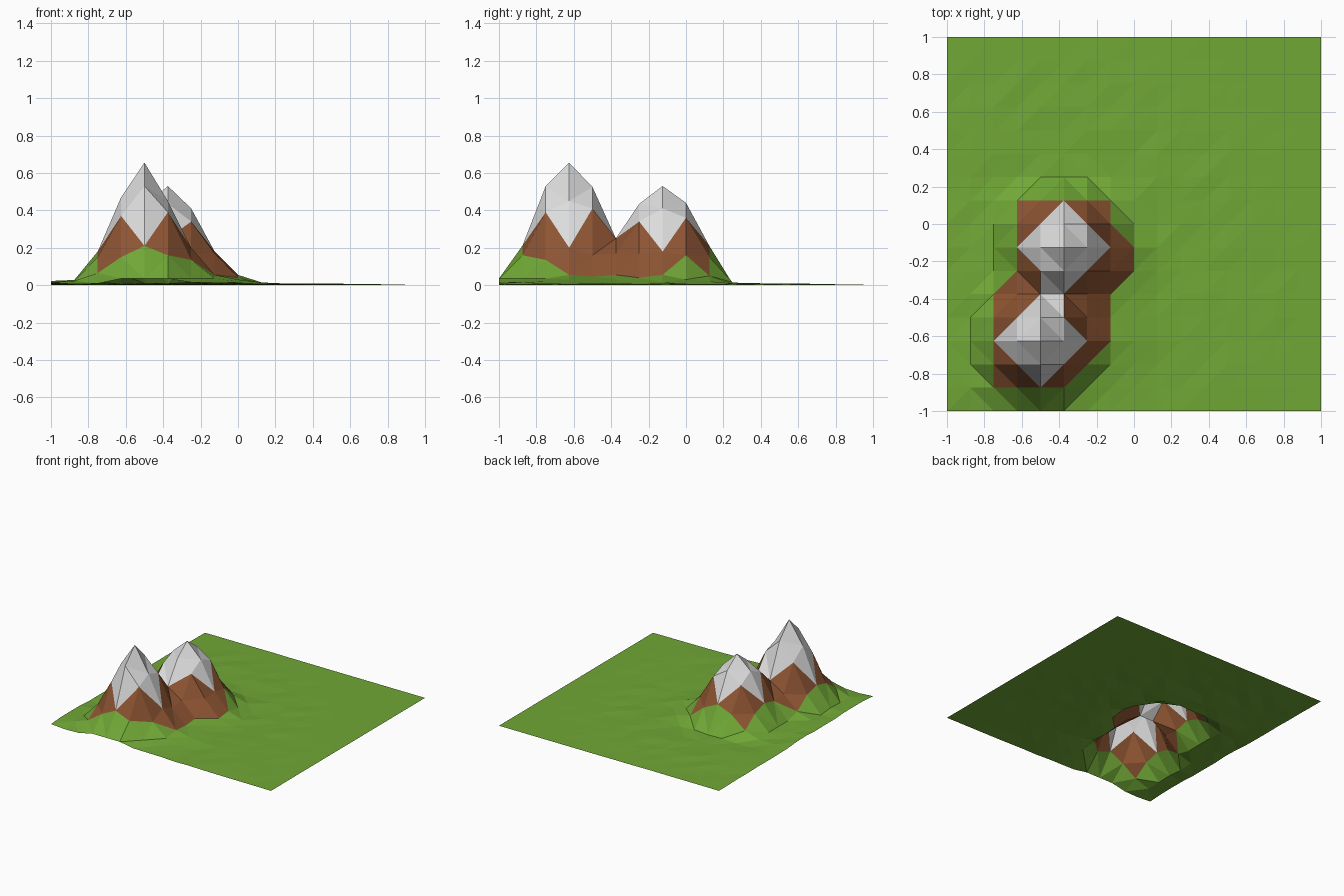
import bpy, bmesh, math, random

if "Cube" in bpy.data.objects:
    bpy.data.objects.remove(bpy.data.objects["Cube"])

random.seed(4)
N = 16                 # cells per side
S = 2.0 / N            # cell size
PEAKS = [(-0.5, -0.625), (-0.375, -0.125)]

# Height samples over the twin mountains, rows from back to front,
# starting at grid column 2 and grid row 9
MOUNTAIN = [
    (.02, .06, .16, .21, .15, .05, .02),
    (.03, .15, .35, .44, .36, .16, .03),
    (.03, .19, .42, .53, .41, .18, .055),
    (.03, .16, .37, .435, .34, .17, .04),
    (.06, .17, .25, .25, .17, .055, .03),
    (.15, .38, .525, .41, .16, .045, .03),
    (.18, .47, .655, .45, .20, .055, .03),
    (.15, .37, .53, .39, .135, .035, .02),
    (.065, .15, .21, .16, .035, .02, .015),
]
COL0, ROW0 = 2, 9


def material(name, rgb):
    m = bpy.data.materials.new(name)
    m.diffuse_color = (*rgb, 1)
    m.use_nodes = True
    m.node_tree.nodes["Principled BSDF"].inputs["Base Color"].default_value = m.diffuse_color
    return m


def height(i, j):
    """Mountain height, or gently bumpy ground that fades out with distance."""
    c, r = i - COL0, ROW0 - j
    if 0 <= c < 7 and 0 <= r < len(MOUNTAIN):
        return MOUNTAIN[r][c]
    x, y = -1 + i * S, -1 + j * S
    d = math.hypot(x + 0.45, y + 0.4)
    z = max(0.0, 1 - d / 1.5) * random.uniform(0.008, 0.027)
    if j == 0 and abs(x + 0.5) < 0.2:      # raised foot at the front edge
        z = 0.035
    if i == 0 or i == 1 and j > 0:         # slight rise on the left edge
        z += 0.012 * max(0.0, 1 - abs(y + 0.7))
    return z


def falling_diagonal(x, y):
    """Near a peak the cell diagonals circle around it."""
    px, py = min(PEAKS, key=lambda p: round(math.hypot(x - p[0], y - p[1]), 4))
    dx, dy = x - px, y - py
    return math.hypot(dx, dy) < 0.48 and dx * dy > 0


# Terrain sheet
bm = bmesh.new()
grid = [[bm.verts.new((-1 + i * S, -1 + j * S, height(i, j)))
         for i in range(N + 1)] for j in range(N + 1)]
for j in range(N):
    for i in range(N):
        a, b = grid[j][i], grid[j][i + 1]
        c, d = grid[j + 1][i + 1], grid[j + 1][i]
        if falling_diagonal(-1 + (i + .5) * S, -1 + (j + .5) * S):
            tris = (a, b, d), (b, c, d)
        else:
            tris = (a, b, c), (a, c, d)
        for t in tris:
            f = bm.faces.new(t)
            zs = [v.co.z for v in t]
            # Snow on high faces, rock above the foot, grass elsewhere
            if sum(zs) / 3 > 0.28:
                f.material_index = 2
            elif min(zs) > 0.037:
                f.material_index = 1

mesh = bpy.data.meshes.new("mountain_terrain")
bm.to_mesh(mesh)
bm.free()
for name, rgb in (("grass_green", (.165, .39, .037)),
                  ("rock_brown", (.27, .09, .033)),
                  ("snow_white", (.72, .72, .72))):
    mesh.materials.append(material(name, rgb))
terrain = bpy.data.objects.new("mountain_terrain", mesh)
bpy.context.collection.objects.link(terrain)
